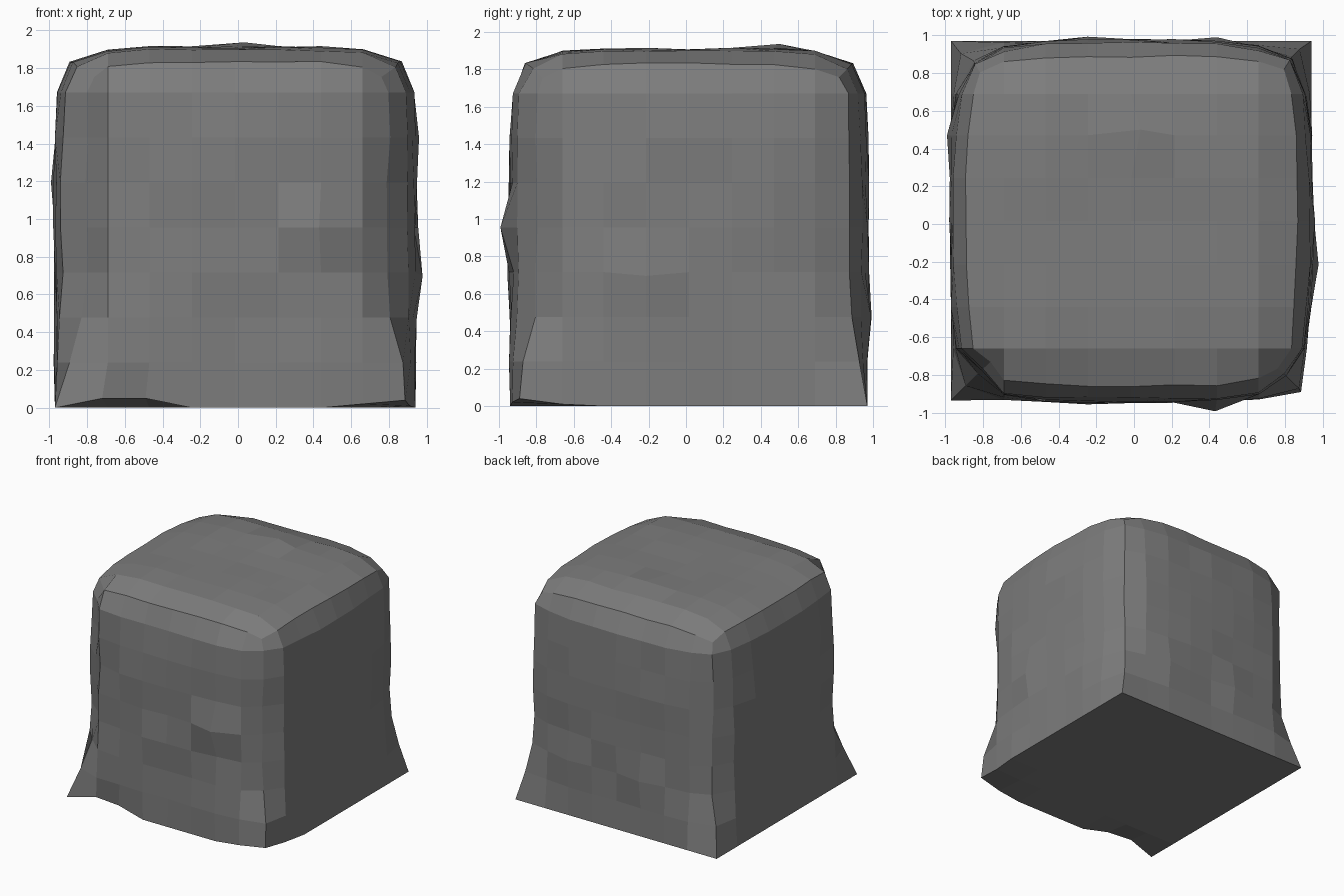
import bpy, bmesh, random
from mathutils import Vector

if "Cube" in bpy.data.objects:
    bpy.data.objects.remove(bpy.data.objects["Cube"])

random.seed(4)
N = 8                                   # cells along each side of the block
KNOT = [0.0, 0.23, 0.455, 0.675, 0.955]  # distance of grid lines from the middle
RIM = [0.0, 0.0, 0.008, 0.035, 0.125]   # inset towards the upright corners
TOP = [0.0, 0.0, 0.0, 0.015, 0.08]      # inset towards the top rim
FLARE = [0.0, 0.5, 0.88]                # the foot spreads to a square base

# Local dents and bulges: grid position -> offset
BUMPS = {
    (6, 0, 4): (-0.01, -0.06, 0.0), (6, 0, 3): (0.0, 0.01, 0.0),
    (8, 3, 3): (0.045, 0.0, -0.02), (8, 4, 6): (0.025, 0, 0),
    (8, 4, 4): (0.015, 0, 0),
    (0, 6, 5): (-0.02, 0, 0), (0, 6, 3): (-0.02, 0, 0),
    (4, 6, 8): (0.05, 0.03, 0.03), (5, 6, 8): (0, 0, 0.01),
    (3, 8, 2): (0, 0.02, 0), (6, 8, 2): (0, 0.02, 0),
    (3, 0, 3): (0, -0.025, 0), (1, 0, 5): (0, 0.015, 0),
    # raised, crooked front edge of the foot
    (0, 0, 0): (0.0, 0.005, 0.0), (1, 0, 0): (-0.03, 0.045, 0.05),
    (2, 0, 0): (-0.02, 0.02, 0.05), (8, 0, 0): (-0.055, 0.05, 0.04),
    (7, 0, 0): (0, 0.01, 0.02), (8, 1, 0): (-0.03, 0, 0.01),
}

# Each upright corner is worn back by its own amount
WEAR = {(0, 0): (0.045, 0.045), (8, 0): (-0.018, 0.018),
        (0, 8): (0.0, 0.0), (8, 8): (0.02, 0.022)}


def place(i, j, k):
    """Turn a surface grid position into a point on the worn block."""
    a, b = abs(i - 4), abs(j - 4)
    sx, sy = (1 if i > 4 else -1), (1 if j > 4 else -1)
    f = FLARE[k] if k < 3 else 1.0
    t = max(k - 4, 0)
    x, y, z = KNOT[a], KNOT[b], 1.91 * k / N
    if a == 4:
        x -= RIM[b] * f + TOP[t] * (0.4 if b == 4 else 1)
    if b == 4:
        y -= RIM[a] * f + TOP[t] * (0.4 if a == 4 else 1)
    if k == N:
        z -= TOP[a] + TOP[b] * (1 if min(a, b) < 4 else 0.9)
        if a + b == 7:
            z -= 0.01
    p = Vector((sx * x - 0.015, sy * y + 0.015, z))
    # weathering, kept off the base
    if k > 0:
        amount = 0.01
        if a == 4:
            p.x += random.uniform(-amount, amount)
        if b == 4:
            p.y += random.uniform(-amount, amount)
        if k == N:
            p.z += random.uniform(-0.006, 0.006)
    if a == b == 4 and k > 0:
        g = min(f, 0.3 if (k == N and i == j == 8) else 1)
        wx, wy = WEAR[(i, j)]
        p += Vector((wx * g, wy * g, 0))
    return p + Vector(BUMPS.get((i, j, k), (0, 0, 0)))


stone = bpy.data.materials.new("grey stone")
stone.diffuse_color = (0.205, 0.205, 0.205, 1)
stone.use_nodes = True
stone.node_tree.nodes["Principled BSDF"].inputs["Base Color"].default_value = stone.diffuse_color

bm = bmesh.new()
verts = {}


def vert(c):
    if c not in verts:
        verts[c] = bm.verts.new(place(*c))
    return verts[c]


# Six gridded sides sharing their rim points
for axis in range(3):
    for level in (0, N):
        for u in range(N):
            for v in range(N):
                ring = []
                for du, dv in ((0, 0), (1, 0), (1, 1), (0, 1)):
                    c = [u + du, v + dv]
                    c.insert(axis, level)
                    ring.append(vert(tuple(c)))
                bm.faces.new(ring)
bmesh.ops.recalc_face_normals(bm, faces=bm.faces[:])

mesh = bpy.data.meshes.new("stone_block")
bm.to_mesh(mesh)
bm.free()
mesh.materials.append(stone)
block = bpy.data.objects.new("stone_block", mesh)
bpy.context.collection.objects.link(block)
